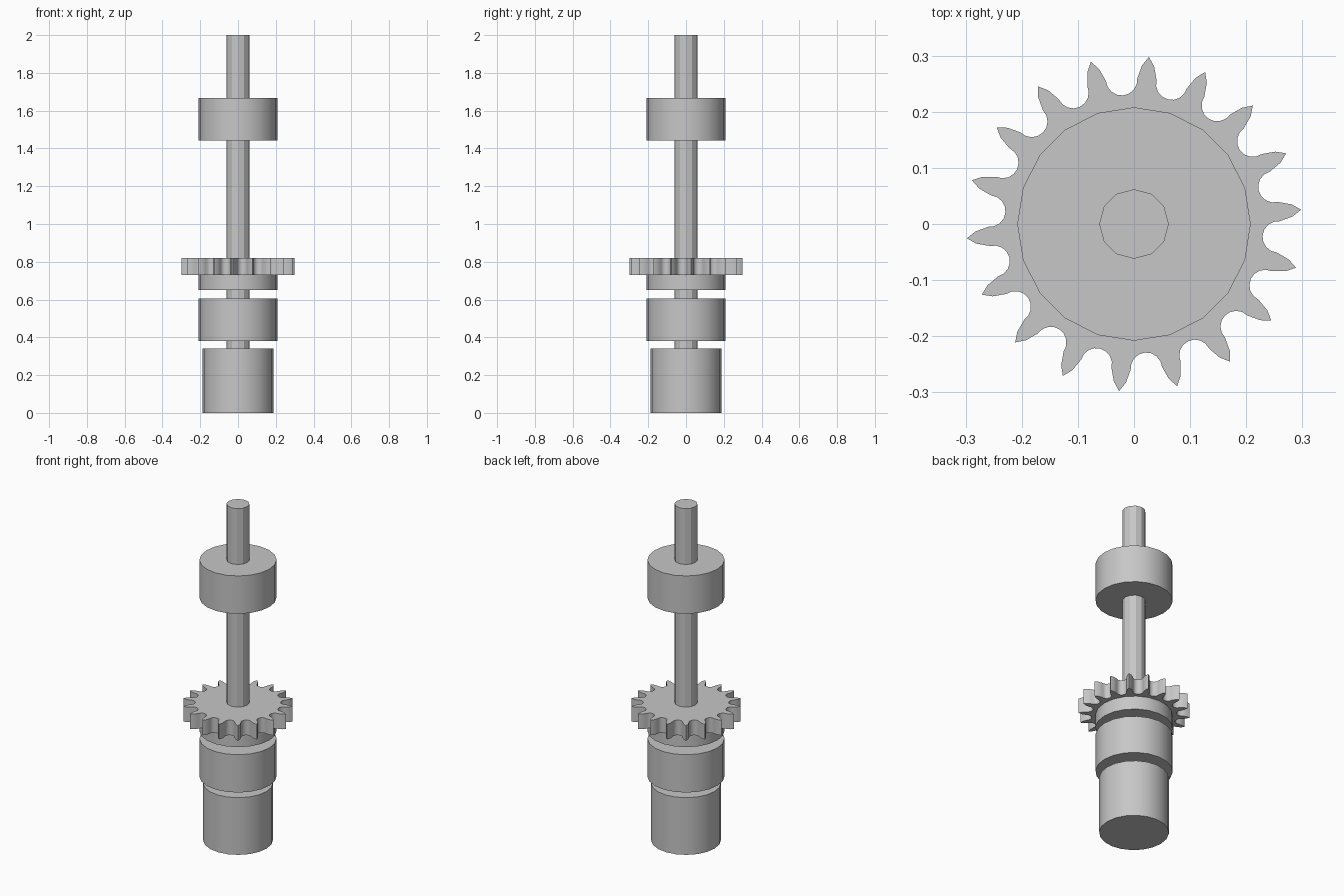
import bpy
import bmesh
from math import cos, sin, pi, radians

if "Cube" in bpy.data.objects:
    bpy.data.objects.remove(bpy.data.objects["Cube"], do_unlink=True)

# Single steel colour
steel = bpy.data.materials.new("steel_grey")
steel.use_nodes = True
GREY = (0.57, 0.57, 0.57, 1)
steel.diffuse_color = GREY
steel.node_tree.nodes["Principled BSDF"].inputs["Base Color"].default_value = GREY


def prism(name, outline, z0, z1):
    """Extrude a closed xy outline from z0 up to z1."""
    bm = bmesh.new()
    face = bm.faces.new([bm.verts.new((x, y, z0)) for x, y in outline])
    ext = bmesh.ops.extrude_face_region(bm, geom=[face], use_keep_orig=True)
    top = [g for g in ext["geom"] if isinstance(g, bmesh.types.BMVert)]
    bmesh.ops.translate(bm, verts=top, vec=(0, 0, z1 - z0))
    bmesh.ops.recalc_face_normals(bm, faces=bm.faces)
    mesh = bpy.data.meshes.new(name)
    bm.to_mesh(mesh)
    bm.free()
    mesh.materials.append(steel)
    obj = bpy.data.objects.new(name, mesh)
    bpy.context.collection.objects.link(obj)
    bpy.ops.object.select_all(action="DESELECT")
    obj.select_set(True)
    bpy.context.view_layer.objects.active = obj
    bpy.ops.object.shade_smooth_by_angle(angle=radians(25))
    return obj


def ring(radius, sides):
    return [(radius * cos(2 * pi * i / sides), radius * sin(2 * pi * i / sides))
            for i in range(sides)]


def sprocket_outline(teeth, phase):
    """Pointed teeth separated by round roller seats."""
    seat_r, seat_centre, steps = 0.028, 0.258, 8
    pitch = 2 * pi / teeth
    points = []
    for t in range(teeth):
        tip = phase + t * pitch
        for r, da in ((0.283, -2.2), (0.299, 0), (0.283, 2.2)):
            a = tip + radians(da)
            points.append((r * cos(a), r * sin(a)))
        # Half-round seat between this tooth and the next
        mid = tip + pitch / 2
        for k in range(steps + 1):
            b = pi / 2 + pi * k / steps
            u, v = seat_centre + seat_r * cos(b), seat_r * sin(b)
            points.append((u * cos(mid) + v * sin(mid), u * sin(mid) - v * cos(mid)))
    return points


# Stacked round parts: name, radius, sides, bottom, top
for name, radius, sides, z0, z1 in (
    ("base_cylinder", 0.188, 20, 0, 0.34),
    ("shaft", 0.062, 12, 0.3, 2),
    ("lower_bearing", 0.208, 20, 0.38, 0.605),
    ("sprocket_hub", 0.208, 20, 0.65, 0.73),
    ("upper_bearing", 0.208, 20, 1.443, 1.668),
):
    prism(name, ring(radius, sides), z0, z1)

# Toothed wheel on its hub
prism("sprocket", sprocket_outline(18, radians(4.9)), 0.73, 0.82)
